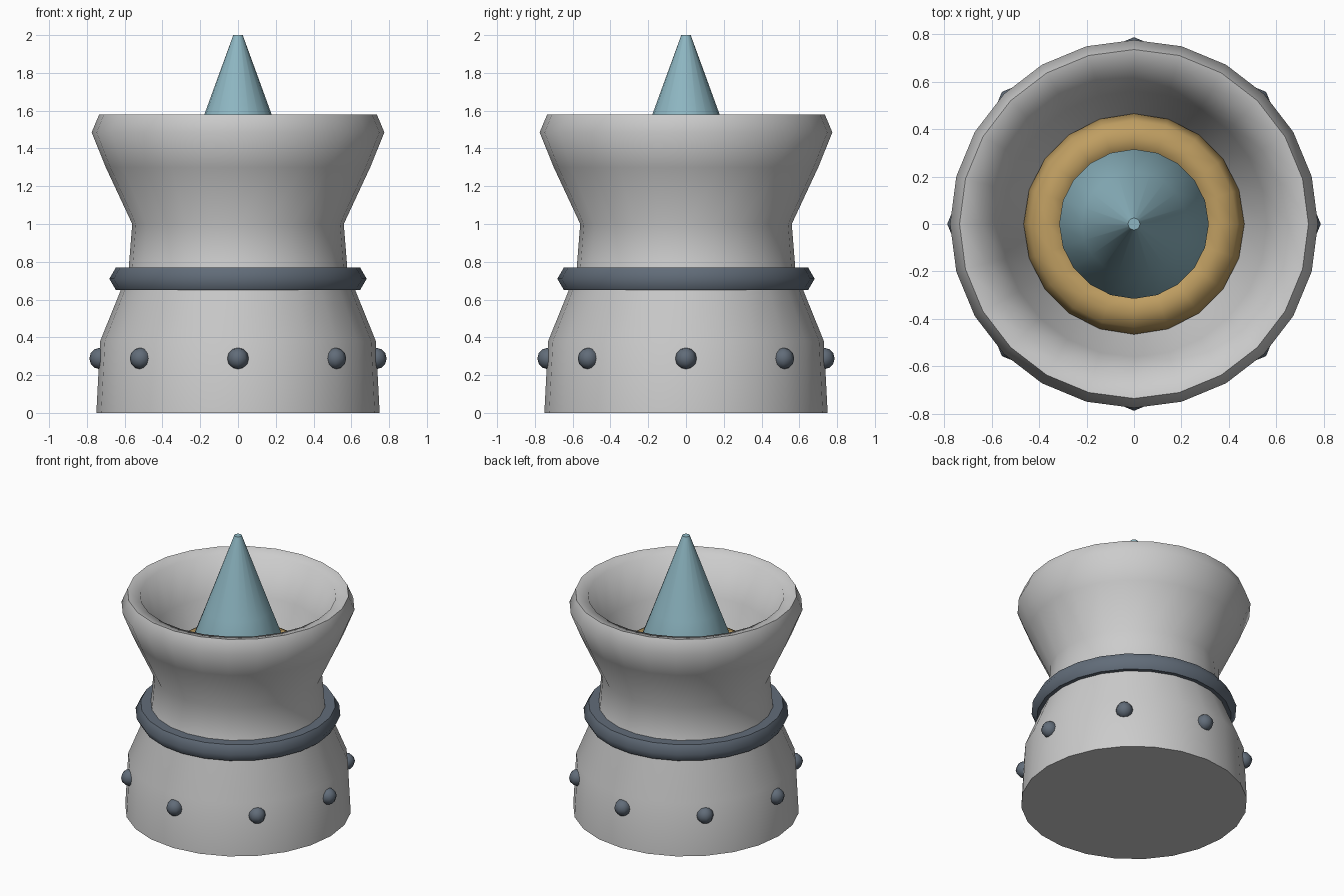
import bpy, bmesh, math
from mathutils import Matrix

if "Cube" in bpy.data.objects:
    bpy.data.objects.remove(bpy.data.objects["Cube"])


def material(name, color):
    m = bpy.data.materials.new(name)
    m.diffuse_color = (*color, 1)
    m.use_nodes = True
    m.node_tree.nodes["Principled BSDF"].inputs["Base Color"].default_value = m.diffuse_color
    return m


STEEL = material("dark_steel", (0.12, 0.15, 0.19))
GOLD = material("gold", (0.52, 0.34, 0.12))
BLUE = material("pale_blue", (0.27, 0.47, 0.54))


def finish(name, bm, mat=None, angle=60):
    bmesh.ops.recalc_face_normals(bm, faces=bm.faces)
    mesh = bpy.data.meshes.new(name)
    bm.to_mesh(mesh)
    bm.free()
    ob = bpy.data.objects.new(name, mesh)
    bpy.context.collection.objects.link(ob)
    if mat:
        mesh.materials.append(mat)
    bpy.ops.object.select_all(action='DESELECT')
    ob.select_set(True)
    bpy.context.view_layer.objects.active = ob
    bpy.ops.object.shade_smooth_by_angle(angle=math.radians(angle))
    return ob


def lathe(name, profile, sides, mat=None, loop=False):
    """Spin (radius, height) points round z; cap the ends or close the loop."""
    bm = bmesh.new()
    rings = []
    for r, z in profile:
        angles = [2 * math.pi * i / sides for i in range(sides)]
        rings.append([bm.verts.new((r * math.cos(a), r * math.sin(a), z)) for a in angles])
    pairs = list(zip(rings, rings[1:]))
    if loop:
        pairs.append((rings[-1], rings[0]))
    else:
        bm.faces.new(rings[0])
        bm.faces.new(rings[-1])
    for a, b in pairs:
        for i in range(sides):
            j = (i + 1) % sides
            bm.faces.new((a[i], a[j], b[j], b[i]))
    return finish(name, bm, mat)


def torus(name, major, minor, z, sides, minor_sides, mat):
    angles = [2 * math.pi * i / minor_sides for i in range(minor_sides)]
    profile = [(major + minor * math.cos(a), z + minor * math.sin(a)) for a in angles]
    return lathe(name, profile, sides, mat, loop=True)


# Flared stone body with a hollow bowl at the top
lathe("body", [(0.75, 0), (0.73, 0.38), (0.58, 0.75), (0.56, 1.0), (0.70, 1.3),
               (0.775, 1.485), (0.735, 1.58), (0.65, 1.56), (0.56, 1.3),
               (0.45, 1.06)], 24)

# Steel band round the waist
torus("waist_band", 0.613, 0.068, 0.71, 24, 6, STEEL)

# Gold collar in the bowl
torus("collar", 0.365, 0.1, 1.1, 20, 8, GOLD)

# Pale spike rising from the collar
lathe("spike", [(0.31, 1.06), (0.315, 1.21), (0.22, 1.465), (0.025, 2.0)], 20, BLUE)

# Eight rivets round the base
bm = bmesh.new()
for i in range(8):
    place = Matrix.Rotation(i * math.pi / 4, 4, 'Z') @ Matrix.Translation((0.73, 0, 0.288))
    bmesh.ops.create_uvsphere(bm, u_segments=8, v_segments=6, radius=0.057, matrix=place)
finish("rivets", bm, STEEL)
